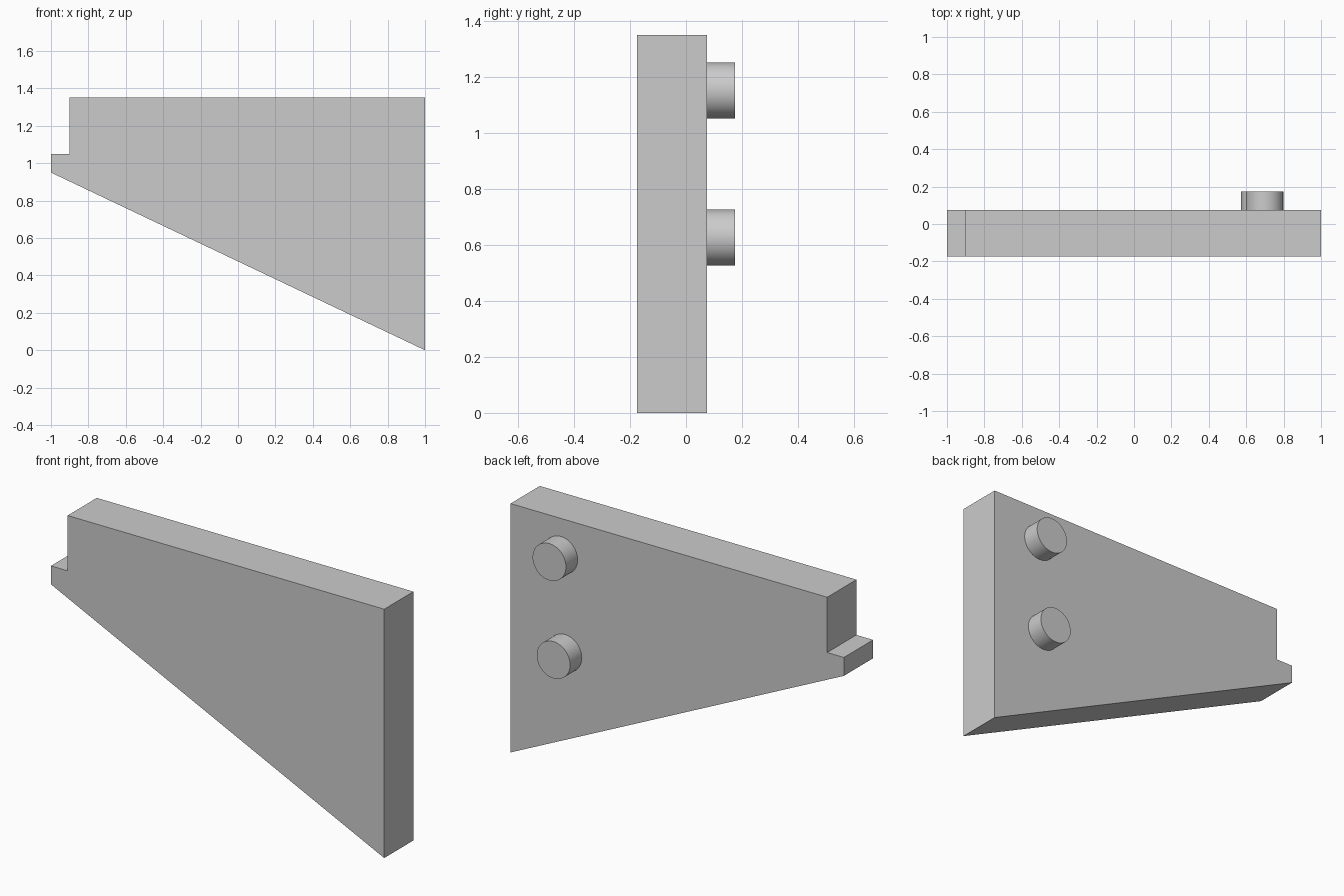
import bpy, bmesh, math

cube = bpy.data.objects.get("Cube")
if cube:
    bpy.data.objects.remove(cube, do_unlink=True)

grey = bpy.data.materials.new("plain grey")
grey.use_nodes = True
colour = (0.6, 0.6, 0.6, 1)
grey.diffuse_color = colour
grey.node_tree.nodes["Principled BSDF"].inputs["Base Color"].default_value = colour

BACK = 0.075


# Extrude a side profile (x, z) into a plate
def plate(name, profile, front, back):
    bm = bmesh.new()
    face = bm.faces.new([bm.verts.new((x, front, z)) for x, z in profile])
    grown = bmesh.ops.extrude_face_region(bm, geom=[face], use_keep_orig=True)
    verts = [v for v in grown["geom"] if isinstance(v, bmesh.types.BMVert)]
    bmesh.ops.translate(bm, verts=verts, vec=(0, back - front, 0))
    bmesh.ops.recalc_face_normals(bm, faces=bm.faces)
    mesh = bpy.data.meshes.new(name)
    bm.to_mesh(mesh)
    bm.free()
    mesh.materials.append(grey)
    obj = bpy.data.objects.new(name, mesh)
    bpy.context.collection.objects.link(obj)


# Round peg standing out of the back face
def peg(name, x, z, radius=0.1, length=0.1):
    bpy.ops.mesh.primitive_cylinder_add(
        vertices=64, radius=radius, depth=length,
        location=(x, BACK + length / 2, z), rotation=(math.pi / 2, 0, 0))
    obj = bpy.context.object
    obj.name = name
    obj.data.materials.append(grey)
    bpy.ops.object.shade_smooth_by_angle(angle=math.radians(30))


# Tapered bracket with a small stepped lip at its narrow end
plate("bracket_body",
      [(1, 0), (1, 1.35), (-0.9, 1.35), (-0.9, 1.05), (-1, 1.05), (-1, 0.95)],
      -0.175, BACK)

# Mounting pegs
peg("upper_peg", 0.698, 1.152)
peg("lower_peg", 0.673, 0.627)
